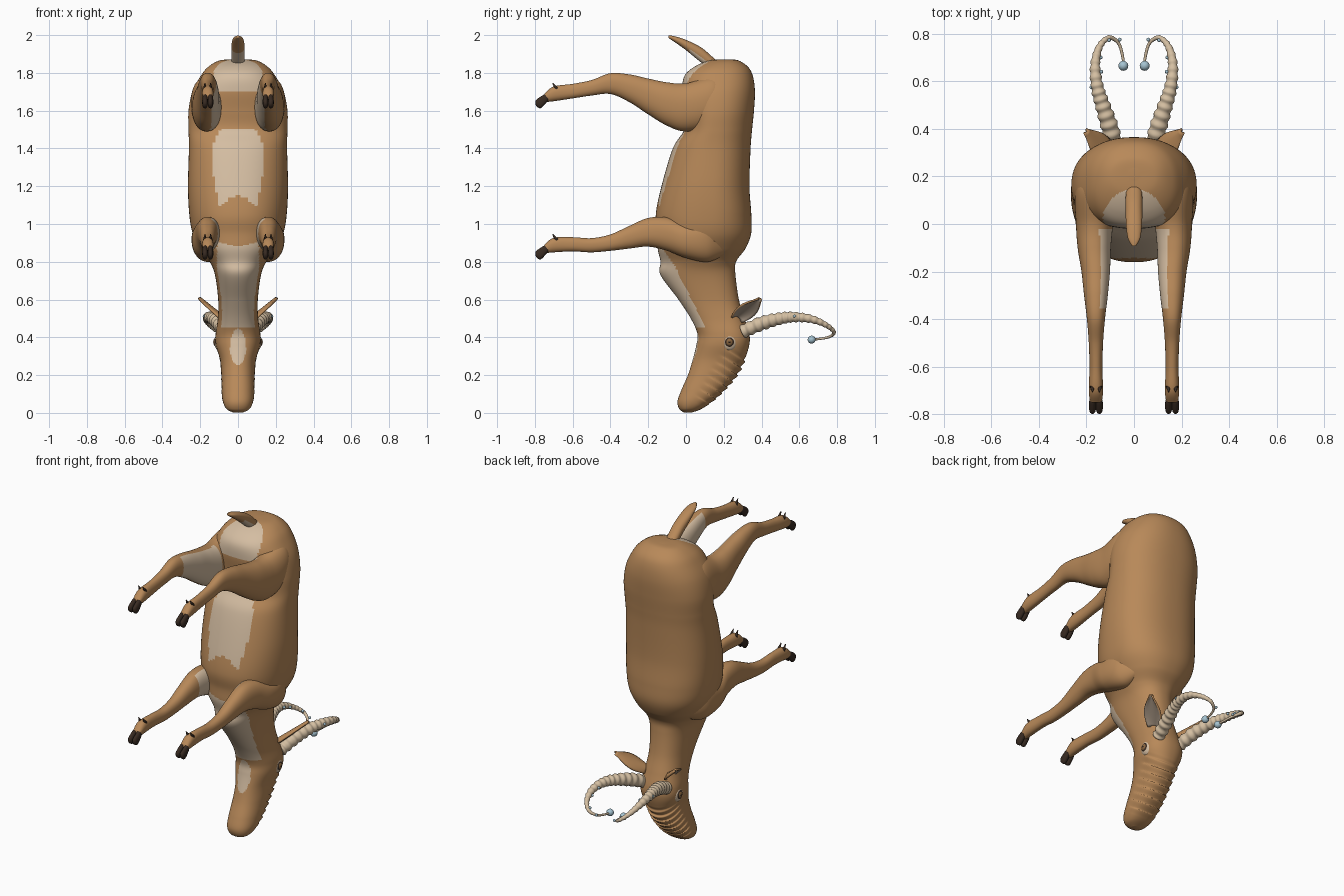
import bpy, bmesh, math
from mathutils import Vector, Matrix

if "Cube" in bpy.data.objects:
    bpy.data.objects.remove(bpy.data.objects["Cube"])


def material(name, r, g, b):
    m = bpy.data.materials.new(name)
    m.use_nodes = True
    m.diffuse_color = (r, g, b, 1)
    m.node_tree.nodes["Principled BSDF"].inputs["Base Color"].default_value = (r, g, b, 1)
    return m


FUR = material("brown fur", .48, .25, .10)
PALE = material("pale fur", .66, .51, .36)
HORN = material("horn", .66, .52, .36)
DARK = material("dark hoof", .04, .024, .016)
EAR = material("inner ear", .42, .33, .25)
IRIS = material("eye brown", .25, .13, .05)
BEAD = material("blue bead", .38, .55, .64)


def finish(name, bm, mats, mirror=False, rule=None, recalc=True):
    """Turn a bmesh into a smooth object, painting faces by a rule."""
    if recalc:
        bmesh.ops.recalc_face_normals(bm, faces=bm.faces)
    bm.normal_update()
    for f in bm.faces:
        f.smooth = True
        if rule and rule(f.calc_center_median(), f.normal):
            f.material_index = 1
    me = bpy.data.meshes.new(name)
    bm.to_mesh(me)
    bm.free()
    for m in mats:
        me.materials.append(m)
    ob = bpy.data.objects.new(name, me)
    bpy.context.collection.objects.link(ob)
    if mirror:
        ob.modifiers.new("mirror", 'MIRROR').use_mirror_merge = False
    return ob


def spline(pts, n):
    """Catmull-Rom samples through tuples of any length."""
    out = []
    for k in range(n + 1):
        u = k / n * (len(pts) - 1)
        i = min(int(u), len(pts) - 2)
        t = u - i
        a, b, c, d = (pts[max(0, min(len(pts) - 1, i + j))] for j in (-1, 0, 1, 2))
        out.append([q + .5 * t * (r - p + t * (2 * p - 5 * q + 4 * r - s + t * (3 * (q - r) + s - p)))
                    for p, q, r, s in zip(a, b, c, d)])
    return out


def skin(bm, rings):
    """Join rings of points into a capped tube."""
    vs = [[bm.verts.new(p) for p in ring] for ring in rings]
    n = len(vs[0])
    for a, b in zip(vs, vs[1:]):
        for i in range(n):
            j = (i + 1) % n
            bm.faces.new((a[i], a[j], b[j], b[i]))
    bm.faces.new(vs[0])
    bm.faces.new(vs[-1])


def loft(bm, stations, place, steps, sides, power=.9):
    """Stations: position, low, high, widest level, x centre, half width."""
    rings = []
    for t, lo, hi, mid, xc, w in spline(stations, steps):
        ring = []
        for i in range(sides):
            a = 2 * math.pi * (i + .5) / sides
            c, s = math.cos(a), math.sin(a)
            x = xc + max(w, .002) * math.copysign(abs(c) ** power, c)
            h = mid + (hi - mid if s > 0 else mid - lo) * math.copysign(abs(s) ** power, s)
            ring.append(place(x, h, t))
        rings.append(ring)
    skin(bm, rings)


def ball(bm, centre, scale, segs=20):
    mat = Matrix.Translation(centre) @ Matrix.Diagonal((*scale, 1))
    bmesh.ops.create_uvsphere(bm, u_segments=segs, v_segments=segs // 2, radius=1, matrix=mat)


# Body, neck and head, with wrinkles across the muzzle
BODY = [(1.872, .19, .23, .21, 0, .02), (1.865, .12, .28, .2, 0, .1), (1.83, .04, .33, .18, 0, .16),
        (1.78, -.01, .355, .17, 0, .2), (1.7, -.02, .365, .16, 0, .242), (1.6, -.01, .36, .16, 0, .262),
        (1.5, -.01, .35, .15, 0, .262), (1.4, -.07, .342, .14, 0, .26), (1.2, -.13, .336, .13, 0, .265),
        (1.05, -.16, .346, .13, 0, .258), (.95, -.15, .345, .12, 0, .24), (.87, -.15, .315, .1, 0, .2),
        (.8, -.135, .265, .09, 0, .15), (.73, -.135, .262, .09, 0, .122), (.6, -.04, .28, .14, 0, .105),
        (.5, .025, .31, .19, 0, .107), (.42, .06, .335, .22, 0, .118), (.36, .055, .335, .22, 0, .117),
        (.28, .035, .31, .19, 0, .095), (.2, .01, .272, .14, 0, .088), (.12, -.025, .205, .09, 0, .086),
        (.06, -.045, .14, .05, 0, .08), (.02, -.035, .08, .02, 0, .06), (.002, -.01, .03, .01, 0, .025)]


def place_body(x, y, z):
    along = .85 * z + .53 * y
    fade = min(1, max(0, (.43 - along) / .05)) * min(1, max(0, (along - .07) / .05))
    top = min(1, max(0, (y - .62 * z + .02) / .05))
    bump = .009 * fade * top * math.sin(along * 2 * math.pi / .042)
    return (x * (1 + 3 * bump), y + bump, z + .4 * bump)


def pale_body(c, n):
    x, y, z = abs(c.x), c.y, c.z
    if z > 1.7:
        return (x / .13) ** 2 + ((y - .02) / .125) ** 2 < 1
    if z > 1.09:
        notch = 1.1 + .05 * max(0, 1 - (x / .08) ** 2)
        return y < .08 and notch < z < 1.5 - 6 * max(0, x - .08) ** 2 * 5 and x < min(.132, .1 + .2 * (z - 1.1))
    if z > .45:
        return y < .33 - .5 * z and x < .112 and z < .885 + 2 * x * x
    return y < .12 and (x / .042) ** 2 + ((z - .35) / .095) ** 2 < 1


bm = bmesh.new()
loft(bm, BODY, place_body, 300, 96, .88)
finish("body_and_head", bm, [FUR, PALE], rule=pale_body)

# Legs, hooves and dewclaws
HIND = [(.26, 1.6, 1.72, 1.66, .15, .03), (.15, 1.52, 1.78, 1.65, .16, .085), (0, 1.49, 1.745, 1.62, .166, .078),
        (-.1, 1.52, 1.75, 1.64, .167, .07), (-.2, 1.58, 1.77, 1.68, .161, .06), (-.3, 1.645, 1.792, 1.72, .16, .05),
        (-.4, 1.688, 1.798, 1.745, .16, .038), (-.5, 1.68, 1.762, 1.72, .16, .03), (-.6, 1.665, 1.742, 1.7, .16, .027),
        (-.7, 1.65, 1.728, 1.69, .16, .03), (-.75, 1.645, 1.69, 1.67, .16, .024)]
FORE = [(.22, .85, 1, .92, .14, .03), (.12, .8, 1.04, .92, .155, .08), (0, .82, 1.01, .92, .165, .08),
        (-.1, .858, 1.035, .95, .16, .066), (-.2, .88, 1.032, .95, .16, .055), (-.3, .87, .99, .93, .16, .044),
        (-.4, .858, .945, .9, .16, .035), (-.5, .85, .925, .89, .16, .03), (-.6, .855, .93, .89, .16, .027),
        (-.7, .85, .927, .89, .16, .03), (-.75, .845, .89, .87, .16, .024)]
HOOF = [(-.73, .855, .88, .865, 0, .01), (-.745, .835, .888, .86, 0, .014), (-.77, .812, .875, .84, 0, .015),
        (-.79, .822, .86, .84, 0, .012), (-.798, .835, .85, .842, 0, .004)]


def place_leg(x, z, y):
    return (x, y, z)


for name, stations, lift, far in (("hind", HIND, .8, -.35), ("front", FORE, 0, -.22)):
    bm = bmesh.new()
    loft(bm, stations, place_leg, 110, 48)
    finish(name + "_leg", bm, [FUR, PALE], True,
           lambda c, n: far < c.y < -.02 and n.x < -.35 and c.x < .15)
    bm = bmesh.new()
    for side in (-1, 1):
        loft(bm, HOOF, lambda x, z, y: (x + .16 + .0145 * side, y, z + lift), 14, 16)
        tilt = Matrix.Translation((.16 + .015 * side, -.695, .93 + lift)) @ Matrix.Rotation(.6, 4, 'X')
        bmesh.ops.create_cone(bm, cap_ends=True, segments=12, radius1=.011, radius2=.002,
                              depth=.04, matrix=tilt)
    finish(name + "_hooves", bm, [DARK], True)

# Tail with a pale underside near the root
TAIL = [(.19, 1.79, 1.84, 1.81, 0, .028), (.14, 1.815, 1.885, 1.85, 0, .034), (.08, 1.855, 1.935, 1.9, 0, .035),
        (0, 1.92, 1.975, 1.95, 0, .034), (-.06, 1.963, 1.994, 1.98, 0, .026), (-.093, 1.985, 1.998, 1.99, 0, .008)]
bm = bmesh.new()
loft(bm, TAIL, place_leg, 40, 28)
finish("tail", bm, [FUR, PALE], rule=lambda c, n: n.z < -.3 and c.y > .02)

# Ringed horns that hook back at the tip
PATH = [(.075, .3, .43, .034), (.1, .4, .473, .036), (.132, .5, .5, .031), (.155, .58, .507, .026),
        (.163, .67, .495, .02), (.145, .745, .463, .014), (.105, .783, .428, .01), (.065, .76, .403, .007),
        (.047, .7, .391, .006), (.045, .665, .39, .005)]
samples = spline(PATH, 220)
rings = []
for k, (x, y, z, r) in enumerate(samples):
    a, b = samples[max(0, k - 1)], samples[min(220, k + 1)]
    tangent = (Vector(b[:3]) - Vector(a[:3])).normalized()
    u = tangent.cross(Vector((0, 0, 1))).normalized()
    v = u.cross(tangent)
    if k < 150:
        r *= 1 + .09 * math.sin(k * 2 * math.pi / 9)
    rings.append([Vector((x, y, z)) + r * (u * math.cos(i * math.pi / 10) + v * math.sin(i * math.pi / 10))
                  for i in range(20)])
bm = bmesh.new()
skin(bm, rings)
finish("horn", bm, [HORN], True)

# Beads along the horns
bm = bmesh.new()
ball(bm, (.045, .665, .388), (.021, .021, .021))
for x, y, z in ((.179, .575, .512), (.138, .64, .503), (.14, .7, .48), (.105, .772, .44), (.06, .775, .41)):
    ball(bm, (x, y, z), (.008, .008, .008), 12)
finish("horn_beads", bm, [BEAD], True)

# Cupped leaf-shaped ears
base, tip = Vector((.085, .27, .495)), Vector((.205, .39, .6))
across, inward = Vector((-.45, .8, -.39)), Vector((.7, .05, -.7))
bm = bmesh.new()
N = 14
grid = []
for i in range(N + 1):
    u = i / N
    w = .052 * (.35 + .65 * math.sin(math.pi * min(1, u * .9 + .12))) * (1 - .75 * u ** 5)
    grid.append([bm.verts.new(base.lerp(tip, u) + across * w * s + inward * .022 * (s * s - .6) * (1 - u * .6))
                 for s in (j / 5 - 1 for j in range(11))])
for a, b in zip(grid, grid[1:]):
    for j in range(10):
        bm.faces.new((a[j], b[j], b[j + 1], a[j + 1]))
bm.normal_update()
if sum((f.normal for f in bm.faces), Vector()).dot(inward) < 0:
    bmesh.ops.reverse_faces(bm, faces=bm.faces)
ear = finish("ear", bm, [EAR, FUR], True, recalc=False)
thick = ear.modifiers.new("thickness", 'SOLIDIFY')
thick.thickness = .01
thick.offset = -1
thick.material_offset = 1
thick.material_offset_rim = 1

# Eyes: pale lid, dark rim, iris and pupil as nested domes
for name, x, scale, mat in (("eyelid", .1, (.025, .04, .046), PALE), ("eye_rim", .106, (.023, .03, .033), DARK),
                            ("iris", .11, (.021, .024, .026), IRIS), ("pupil", .118, (.0145, .014, .008), DARK)):
    bm = bmesh.new()
    ball(bm, (x, .23, .375), scale, 28)
    finish(name, bm, [mat], True)
